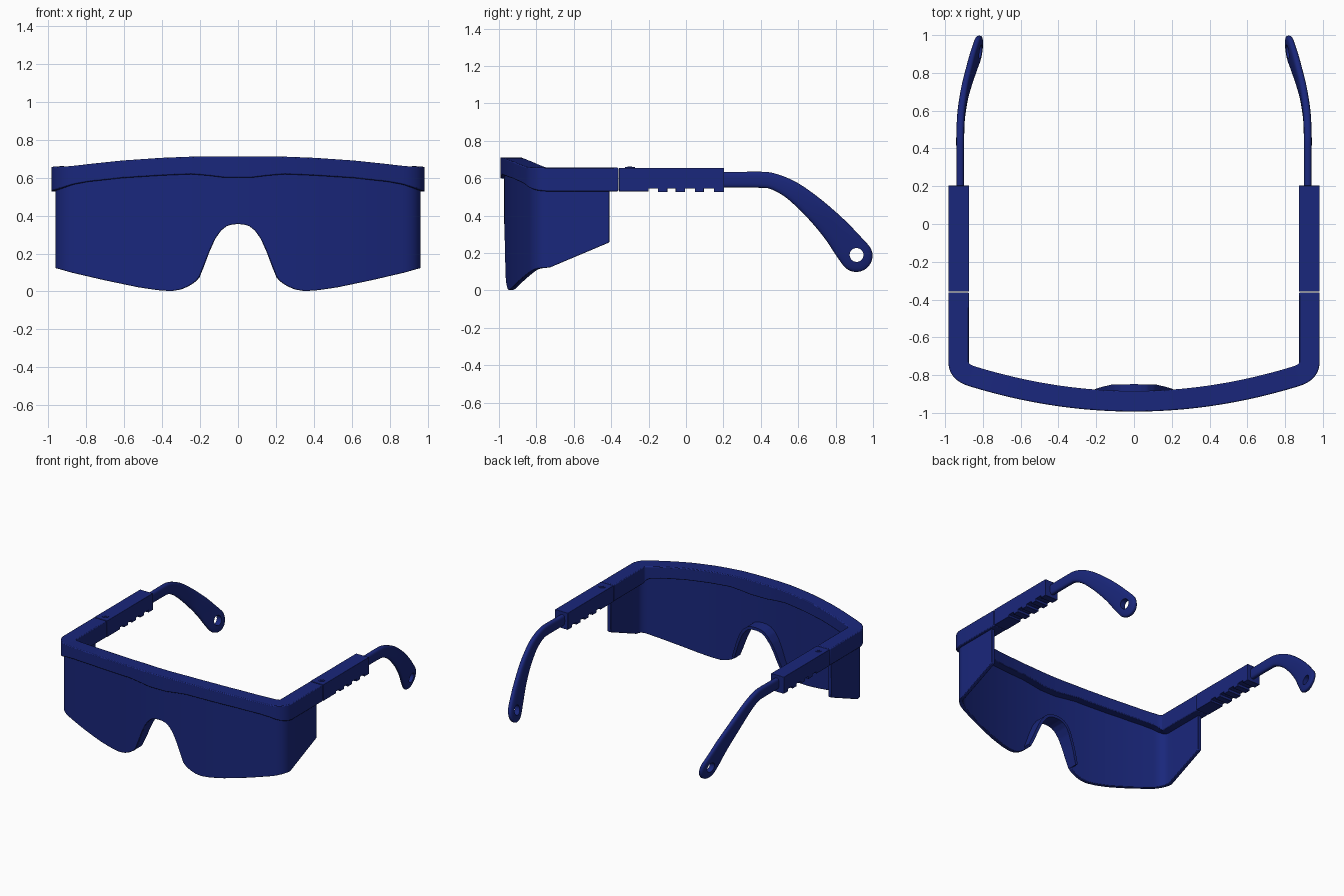
import bpy, bmesh, math
from mathutils import Vector

if "Cube" in bpy.data.objects:
    bpy.data.objects.remove(bpy.data.objects["Cube"])

navy = bpy.data.materials.new("navy_plastic")
navy.diffuse_color = (0.01, 0.02, 0.2, 1)
navy.use_nodes = True
navy.node_tree.nodes["Principled BSDF"].inputs["Base Color"].default_value = navy.diffuse_color


def lerp_table(table, t):
    for (a, va), (b, vb) in zip(table, table[1:]):
        if t <= b:
            return va + (vb - va) * max(0, t - a) / (b - a)
    return table[-1][1]


def loft(name, sections):
    """Closed solid through equal-length loops of points."""
    bm = bmesh.new()
    rings = [[bm.verts.new(p) for p in s] for s in sections]
    for r, q in zip(rings, rings[1:]):
        for i in range(len(r)):
            j = (i + 1) % len(r)
            bm.faces.new((r[i], r[j], q[j], q[i]))
    bm.faces.new(rings[0][::-1])
    bm.faces.new(rings[-1])
    bmesh.ops.recalc_face_normals(bm, faces=bm.faces)
    me = bpy.data.meshes.new(name)
    bm.to_mesh(me)
    bm.free()
    ob = bpy.data.objects.new(name, me)
    bpy.context.collection.objects.link(ob)
    return ob


def finish(ob, bevel=0, mirror=False, angle=35):
    ob.data.materials.clear()
    ob.data.materials.append(navy)
    bpy.ops.object.select_all(action='DESELECT')
    ob.select_set(True)
    bpy.context.view_layer.objects.active = ob
    bpy.ops.object.shade_smooth_by_angle(angle=math.radians(angle))
    if bevel:
        m = ob.modifiers.new("bevel", 'BEVEL')
        m.width, m.segments, m.limit_method = bevel, 2, 'ANGLE'
        m.angle_limit = math.radians(50)
    if mirror:
        ob.modifiers.new("mirror", 'MIRROR').use_bisect_axis[0] = False


# Plan path shared by the brow frame and lens: shallow front arc, tight corner, straight side
def front_y(x):
    return -0.938 + 0.18 * x * x


def plan_path(y_end):
    half = [Vector((0.865 * i / 60, front_y(0.865 * i / 60))) for i in range(61)]
    a, b, c = half[-1], Vector((0.928, -0.782)), Vector((0.928, -0.73))
    for i in range(1, 11):
        t = i / 10
        half.append(a * (1 - t) ** 2 + b * 2 * t * (1 - t) + c * t * t)
    half += [Vector((0.928, -0.73 + (y_end + 0.73) * i / 4)) for i in range(1, 5)]
    return [Vector((-p.x, p.y)) for p in half[:0:-1]] + half


def ribbon(name, path, out, inn, top, bottom):
    secs = []
    for i, p in enumerate(path):
        d = (path[min(i + 1, len(path) - 1)] - path[max(i - 1, 0)]).normalized()
        n = Vector((d.y, -d.x))
        o, q = p + n * out, p + n * inn
        zt, zb = top(p), bottom(p)
        secs.append([(o.x, o.y, zb), (o.x, o.y, zt), (q.x, q.y, zt), (q.x, q.y, zb)])
    return loft(name, secs)


TOP = [(0, .712), (.2, .712), (.4, .704), (.6, .69), (.75, .674), (.87, .66), (.93, .657)]
RIM = [(0, .6), (.07, .6), (.15, .61), (.24, .618), (.4, .611), (.6, .598), (.78, .578),
       (.86, .563), (.9, .545), (.928, .53)]
EDGE = [(0, .355), (.03, .353), (.06, .344), (.09, .32), (.12, .277), (.15, .21), (.18, .13),
        (.205, .068), (.23, .046), (.26, .027), (.3, .01), (.35, .002), (.42, .007),
        (.52, .022), (.7, .06), (.87, .1), (.928, .122)]


def rim(p):
    return lerp_table(RIM, abs(p.x))


def lens_bottom(p):
    if p.y > -0.73:
        return 0.122 + (p.y + 0.73) / 0.32 * 0.135
    return lerp_table(EDGE, abs(p.x))


# Brow frame
frame = ribbon("brow_frame", plan_path(-0.362), 0.055, -0.054,
               lambda p: lerp_table(TOP, abs(p.x)), rim)
finish(frame, 0.006)

# Wraparound lens with side shields
lens = ribbon("lens", plan_path(-0.41), 0.034, 0.006, lambda p: rim(p) + 0.03, lens_bottom)
finish(lens, 0.004)

# Nose bridge flange following the cutout
secs = []
for i in range(-42, 43):
    x = 0.205 * i / 42
    z = lerp_table(EDGE, abs(x))
    e = 0.015
    slope = (lerp_table(EDGE, abs(x + e)) - lerp_table(EDGE, abs(x - e))) / (2 * e)
    n = Vector((-slope, 1)).normalized() * 0.022
    yf = front_y(x) - 0.028
    yb = lerp_table([(0, -.848), (.1, -.85), (.17, -.868), (.21, -.885)], abs(x))
    secs.append([(x, yf, z), (x, yb, z), (x + n.x, yb, z + n.y), (x + n.x, yf, z + n.y)])
finish(loft("nose_bridge", secs))

# Temple sleeves with adjustment teeth underneath
prof = [(-.358, .656), (-.358, .53), (-.2, .53), (-.2, .545)]
for y0, y1 in [(-.15, -.1), (-.055, -.005), (.048, .095), (.15, .203)]:
    prof += [(y0, .545), (y0, .526), (y1, .526), (y1, .545)]
prof[-1] = (.203, .656)
sleeve = loft("temple_sleeve", [[(x, y, z) for y, z in prof] for x in (.873, .983)])
finish(sleeve, 0.002, True)

# Hinge pins on top of the sleeves
for nm, r, h in (("hinge_pin", .026, .659), ("hinge_pin_head", .012, .662)):
    ring = [(r * math.cos(k * math.tau / 24), r * math.sin(k * math.tau / 24)) for k in range(24)]
    finish(loft(nm, [[(.928 + a, -.3 + b, z) for a, b in ring] for z in (.64, h)]), 0, True)

# Temple arms: (x, y, z, half height) along the centreline, curving down behind the ear
KEYS = [(.92, .1, .592, .042), (.92, .25, .592, .042), (.92, .4, .592, .043),
        (.92, .46, .585, .043), (.918, .53, .556, .047), (.912, .6, .511, .053),
        (.895, .7, .425, .062), (.868, .8, .322, .073), (.846, .87, .235, .083),
        (.832, .91, .186, .087)]


def catmull(a, b, c, d, t):
    return (b * 2 + (c - a) * t + (a * 2 - b * 5 + c * 4 - d) * t * t
            + (b * 3 - a - c * 3 + d) * t ** 3) / 2


keys = [Vector(k) for k in KEYS]
line = []
for i in range(len(keys) - 1):
    a, d = keys[max(i - 1, 0)], keys[min(i + 2, len(keys) - 1)]
    line += [catmull(a, keys[i], keys[i + 1], d, t / 5) for t in range(5)]
line.append(keys[-1])
end_dir = Vector((-.22, .64, -.77))
n_body = len(line)
for k in range(1, 10):
    ang = k * math.radians(86) / 9
    p = keys[-1].xyz + end_dir * .087 * math.sin(ang)
    line.append(Vector((p.x, p.y, p.z, .087 * math.cos(ang))))
secs = []
for i, p in enumerate(line):
    q = line[min(i + 1, n_body - 1)] - line[min(max(i - 1, 0), n_body - 3)]
    d = Vector((q.y, q.z)).normalized()
    thick = .021 if i < n_body else .021 * max(.45, (p.w / .087) ** .4)
    sec = []
    for k in range(20):
        c, s = math.cos(k * math.tau / 20), math.sin(k * math.tau / 20)
        u = math.copysign(abs(c) ** .65, c) * thick
        v = math.copysign(abs(s) ** .65, s) * p.w
        sec.append((p.x + u, p.y - d.y * v, p.z + d.x * v))
    secs.append(sec)
arm = loft("temple_arm", secs)

# Eyelet hole through the arm tip
bpy.ops.mesh.primitive_cylinder_add(vertices=32, radius=.037, depth=.3,
                                    location=(.83, .912, .19), rotation=(0, math.pi / 2, 0))
cutter = bpy.context.object
cutter.name = "eyelet_cutter"
cutter.hide_render = True
m = arm.modifiers.new("eyelet", 'BOOLEAN')
m.object, m.operation, m.solver = cutter, 'DIFFERENCE', 'EXACT'
bpy.context.view_layer.objects.active = arm
bpy.ops.object.modifier_apply(modifier="eyelet")
bpy.data.objects.remove(cutter)
finish(arm, 0, True, 50)
